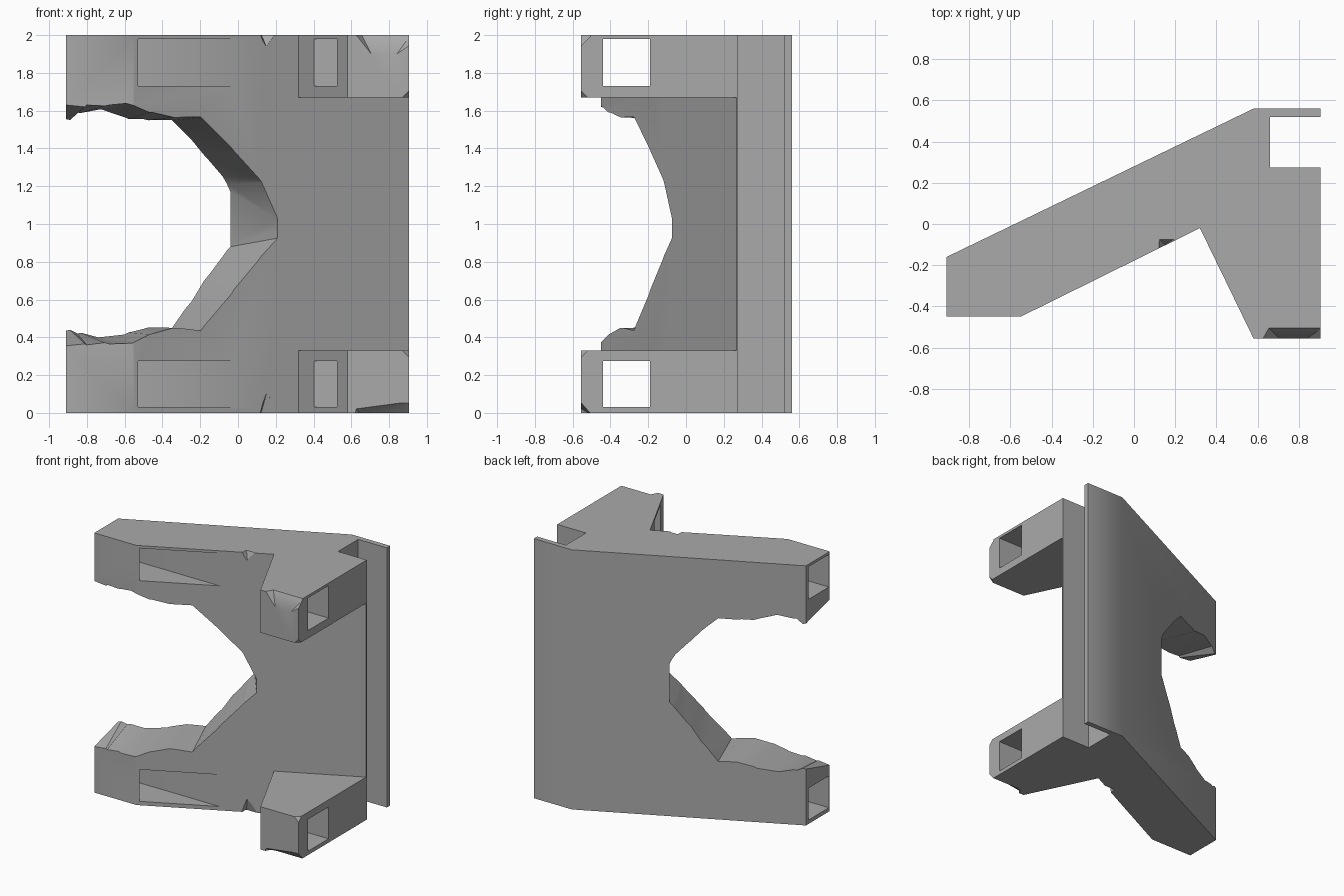
import bpy, bmesh, math

cube = bpy.data.objects.get("Cube")
if cube:
    bpy.data.objects.remove(cube, do_unlink=True)

grey = bpy.data.materials.new("mid grey")
grey.use_nodes = True
grey.diffuse_color = (0.4, 0.4, 0.4, 1)
grey.node_tree.nodes["Principled BSDF"].inputs["Base Color"].default_value = (0.4, 0.4, 0.4, 1)


def make_object(name, bm):
    bmesh.ops.recalc_face_normals(bm, faces=bm.faces)
    mesh = bpy.data.meshes.new(name)
    bm.to_mesh(mesh)
    bm.free()
    mesh.materials.append(grey)
    obj = bpy.data.objects.new(name, mesh)
    bpy.context.collection.objects.link(obj)
    return obj


def prism(name, outline, z0, z1):
    bm = bmesh.new()
    face = bm.faces.new([bm.verts.new((x, y, z0)) for x, y in outline])
    top = bmesh.ops.extrude_face_region(bm, geom=[face])["geom"]
    bmesh.ops.translate(bm, vec=(0, 0, z1 - z0),
                        verts=[g for g in top if isinstance(g, bmesh.types.BMVert)])
    return make_object(name, bm)


def hull(name, points):
    bm = bmesh.new()
    for p in points:
        bm.verts.new(p)
    res = bmesh.ops.convex_hull(bm, input=bm.verts)
    return make_object(name, bm)


def cut(target, cutter):
    mod = target.modifiers.new("cut", 'BOOLEAN')
    mod.operation = 'DIFFERENCE'
    mod.solver = 'EXACT'
    mod.object = cutter
    bpy.context.view_layer.objects.active = target
    bpy.ops.object.modifier_apply(modifier=mod.name)
    bpy.data.objects.remove(cutter, do_unlink=True)


# Bracket body: slanted panel, front legs and side channel in one profile
body = prism("bracket_body", [
    (-0.91, -0.16), (-0.91, -0.45), (-0.55, -0.45), (0.32, -0.02), (0.58, -0.555),
    (0.905, -0.555), (0.905, 0.275), (0.66, 0.275), (0.66, 0.52), (0.905, 0.52),
    (0.905, 0.56), (0.58, 0.56)], 0, 2)

# Gap between the two legs
cut(body, prism("leg_gap", [(0.32, -0.02), (0.32, -0.8), (1.0, -0.8), (1.0, 0.315)], 0.33, 1.67))

# Square tunnels running sideways through both arms and legs
for z0, z1 in ((0.03, 0.275), (1.73, 1.98)):
    cut(body, prism("tunnel", [(-1, -0.44), (1, -0.44), (1, -0.19), (-1, -0.19)], z0, z1))

# Flared side opening: stations of (x, upper z, lower z) on front and back skins
front = [(-1.1, 1.63, .35), (-.91, 1.63, .355), (-.8, 1.63, .36), (-.68, 1.63, .365),
         (-.56, 1.63, .37), (-.45, 1.59, .42), (-.32, 1.565, .45), (-.18, 1.55, .46),
         (-.02, 1.385, .655), (.12, 1.23, .825), (.21, 1.03, .925)]
back = [(-1.1, 1.5, .46), (-.91, 1.555, .435), (-.85, 1.59, .42), (-.74, 1.605, .4),
        (-.6, 1.565, .415), (-.5, 1.555, .445), (-.38, 1.55, .45), (-.28, 1.48, .55),
        (-.18, 1.365, .7), (-.08, 1.25, .83), (-.04, 1.17, .88)]
bm = bmesh.new()
rings = []
for (fx, *fz), (bx, *bz) in zip(front, back):
    fy = max(-0.45, -0.178 + 0.494 * fx)
    by = 0.28 + 0.483 * bx
    corners = []
    for k in (0, 1):
        ends = []
        for t in (-0.3, 1.3):
            ends.append(bm.verts.new((fx + (bx - fx) * t, fy + (by - fy) * t,
                                      fz[k] + (bz[k] - fz[k]) * t)))
        corners += ends if k == 0 else ends[::-1]
    rings.append(corners)
for a, b in zip(rings, rings[1:]):
    for i in range(4):
        j = (i + 1) % 4
        bm.faces.new((a[i], a[j], b[j], b[i]))
bm.faces.new(rings[0])
bm.faces.new(rings[-1])
bmesh.ops.triangulate(bm, faces=bm.faces)
cut(body, make_object("side_opening", bm))

# Worn corners on the leg ends and small nicks beside the legs
cut(body, hull("upper_scoop", [
    (.61, -.57, 2.01), (.65, -.5, 2.01), (.92, -.5, 2.01), (.92, -.57, 2.01),
    (.92, -.57, 1.94), (.82, -.57, 1.87), (.72, -.57, 1.87)]))
cut(body, hull("lower_bevel", [
    (.61, -.57, -.01), (.65, -.5, -.01), (.92, -.5, -.01), (.92, -.57, -.01),
    (.92, -.57, .07), (.62, -.57, .03)]))
for z, s in ((1.67, 1), (0.33, -1)):
    cut(body, hull("leg_corner", [
        (.925, -.575, z - s * .02), (.83, -.575, z - s * .02),
        (.925, -.48, z - s * .02), (.925, -.575, z + s * .075)]))
for z, apex, right in ((2.01, 1.94, .2), (-.01, .1, .25)):
    cut(body, hull("nick", [
        (.11, -.2, z), (.12, -.07, z), (right, -.07, z), (right + .02, -.2, z),
        (.15, -.1, apex), (.14, -.15, apex)]))

# Soft bends, crisp corners
bpy.ops.object.select_all(action='DESELECT')
body.select_set(True)
bpy.context.view_layer.objects.active = body
bpy.ops.object.shade_smooth_by_angle(angle=math.radians(30))
weighted = body.modifiers.new("weighted normals", 'WEIGHTED_NORMAL')
weighted.keep_sharp = True
